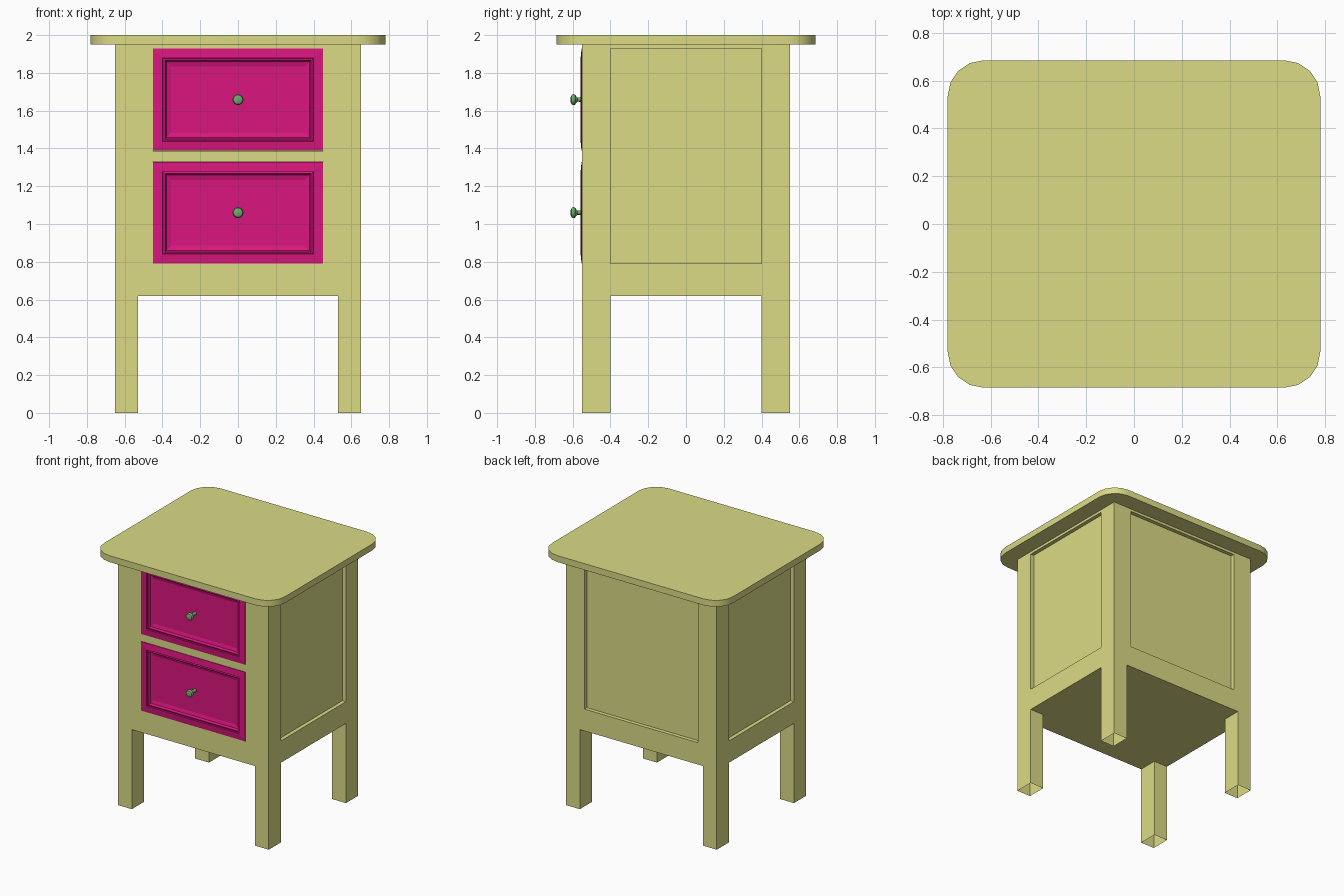
import bpy, bmesh, math
from mathutils import Vector

if "Cube" in bpy.data.objects:
    bpy.data.objects.remove(bpy.data.objects["Cube"])


def material(name, rgb):
    m = bpy.data.materials.new(name)
    m.diffuse_color = (*rgb, 1)
    m.use_nodes = True
    m.node_tree.nodes["Principled BSDF"].inputs["Base Color"].default_value = m.diffuse_color
    return m


CREAM = material("cream_paint", (0.71, 0.71, 0.24))
PINK = material("pink_paint", (0.70, 0.008, 0.21))
GREEN = material("green_glaze", (0.16, 0.42, 0.15))


def finish(bm, name, mat, smooth=False):
    bmesh.ops.recalc_face_normals(bm, faces=bm.faces[:])
    me = bpy.data.meshes.new(name)
    bm.to_mesh(me)
    bm.free()
    me.materials.append(mat)
    ob = bpy.data.objects.new(name, me)
    bpy.context.collection.objects.link(ob)
    if smooth:
        bpy.ops.object.select_all(action='DESELECT')
        ob.select_set(True)
        bpy.context.view_layer.objects.active = ob
        bpy.ops.object.shade_smooth_by_angle(angle=math.radians(35))
    return ob


def box(lo, hi):
    bm = bmesh.new()
    bmesh.ops.create_cube(bm, size=1)
    for v in bm.verts:
        v.co = Vector([(a + b) / 2 + c * (b - a) for a, b, c in zip(lo, hi, v.co)])
    return bm


def push(bm, normal, test, move, cap=True):
    """Extrude the faces that face `normal` and pass `test`."""
    n = Vector(normal)
    old = [f for f in bm.faces if f.normal.dot(n) > 0.9 and test(f.calc_center_median())]
    new = bmesh.ops.extrude_face_region(bm, geom=old)["geom"]
    bmesh.ops.translate(bm, vec=move, verts=[g for g in new if isinstance(g, bmesh.types.BMVert)])
    drop = [f for f in old if f.is_valid]
    if not cap:
        drop += [g for g in new if isinstance(g, bmesh.types.BMFace) and g not in drop]
    if drop:
        bmesh.ops.delete(bm, geom=drop, context='FACES')
    bm.normal_update()


# cabinet body with hollow legs, recessed panels and drawer pockets
DRAWERS = [(0.79, 1.33), (1.387, 1.93)]
bm = box((-0.65, -0.55, 0.62), (0.65, 0.55, 1.95))
cuts = [(0, s * x) for s in (-1, 1) for x in (0.45, 0.49, 0.53)]
cuts += [(1, -0.40), (1, 0.40)] + [(2, z) for d in DRAWERS for z in d]
for axis, value in cuts:
    co, no = Vector(), Vector()
    co[axis], no[axis] = value, 1
    bmesh.ops.bisect_plane(bm, geom=bm.verts[:] + bm.edges[:] + bm.faces[:],
                           plane_co=co, plane_no=no, dist=1e-5)
bm.normal_update()
for s in (-1, 1):
    push(bm, (s, 0, 0), lambda c: abs(c.x) > 0.64 and abs(c.y) < 0.4 and 0.79 < c.z < 1.93,
         (-s * 0.03, 0, 0))
push(bm, (0, 1, 0), lambda c: c.y > 0.54 and abs(c.x) < 0.49 and 0.79 < c.z < 1.93, (0, -0.03, 0))
for z0, z1 in DRAWERS:
    push(bm, (0, -1, 0), lambda c: c.y < -0.54 and abs(c.x) < 0.45 and z0 < c.z < z1, (0, 0.06, 0))
for sx in (-1, 1):
    for sy in (-1, 1):
        push(bm, (0, 0, -1), lambda c: c.z < 0.63 and c.x * sx > 0.53 and c.y * sy > 0.4,
             (0, 0, -0.62), cap=False)
finish(bm, "cabinet_body", CREAM)

# table top with rounded corners
bm = box((-0.78, -0.685, 1.95), (0.78, 0.685, 2.0))
upright = [e for e in bm.edges if abs(e.verts[0].co.z - e.verts[1].co.z) > 0.01]
bmesh.ops.bevel(bm, geom=upright, offset=0.15, segments=4, profile=0.5, affect='EDGES')
finish(bm, "table_top", CREAM, smooth=True)

# moulded drawer fronts: (inset, y) from the back edge to the centre panel
MOULD = [(0, -0.495), (0, -0.553), (0.05, -0.558), (0.052, -0.548), (0.062, -0.552),
         (0.07, -0.535), (0.095, -0.527)]
# knob outline: (radius, y)
KNOB = [(0.013, -0.52), (0.011, -0.575), (0.018, -0.582), (0.028, -0.588),
        (0.029, -0.597), (0.024, -0.606), (0.012, -0.611)]


def loft(rings, name, mat, smooth=False):
    bm = bmesh.new()
    rows = [[bm.verts.new(p) for p in ring] for ring in rings]
    for a, b in zip(rows, rows[1:]):
        for i in range(len(a)):
            j = (i + 1) % len(a)
            bm.faces.new((a[i], a[j], b[j], b[i]))
    bm.faces.new(rows[0])
    bm.faces.new(rows[-1])
    return finish(bm, name, mat, smooth)


for label, (z0, z1) in zip(("lower", "upper"), DRAWERS):
    loft([[(-0.449 + d, y, z0 + 0.001 + d), (0.449 - d, y, z0 + 0.001 + d),
           (0.449 - d, y, z1 - 0.001 - d), (-0.449 + d, y, z1 - 0.001 - d)] for d, y in MOULD],
         label + "_drawer_front", PINK)
    zc = (z0 + z1) / 2
    turns = [math.tau * k / 16 for k in range(16)]
    loft([[(r * math.cos(t), y, zc + r * math.sin(t)) for t in turns] for r, y in KNOB],
         label + "_drawer_knob", GREEN, smooth=True)
